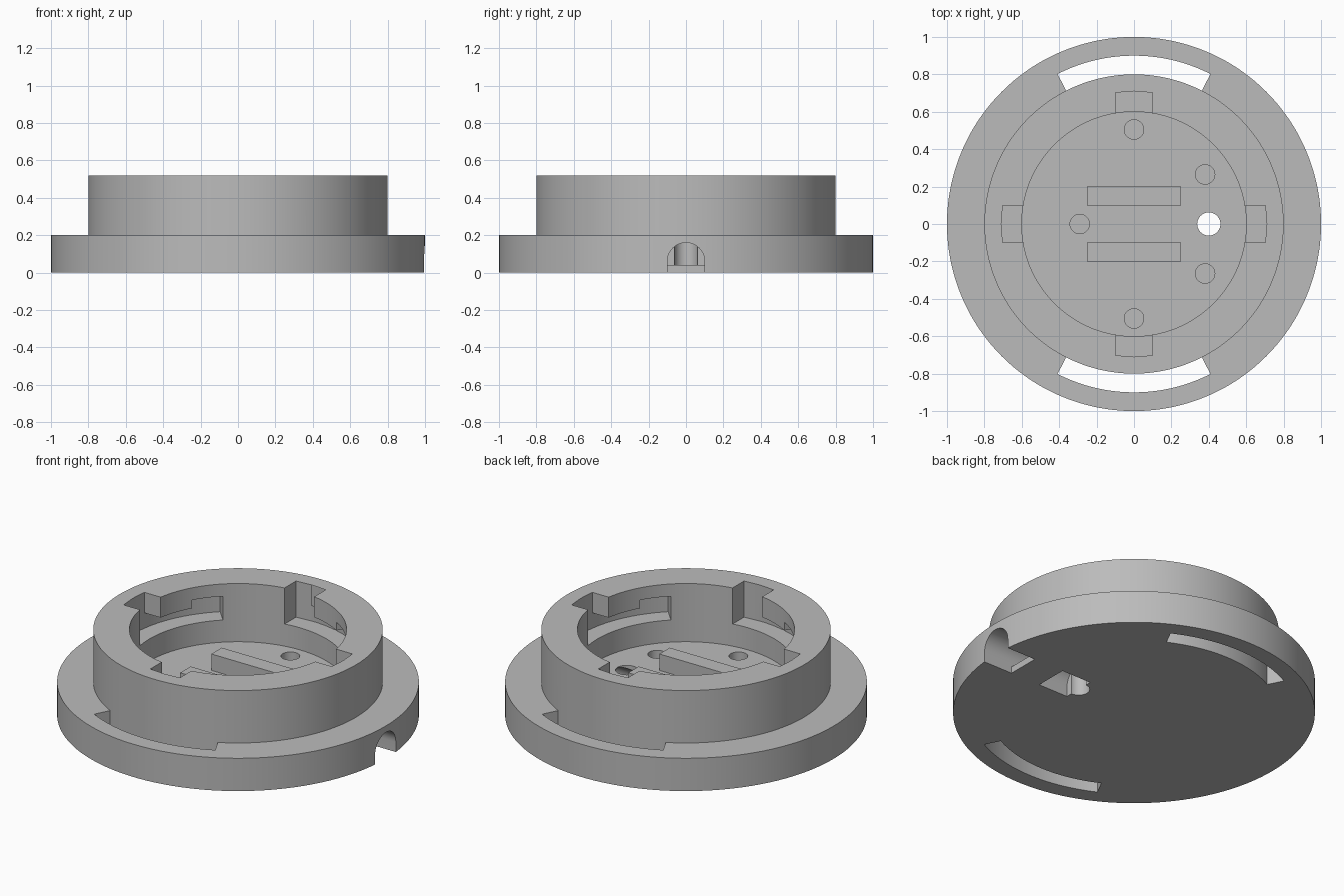
import bpy, bmesh
from math import sin, cos, radians, pi

cube = bpy.data.objects.get("Cube")
if cube:
    bpy.data.objects.remove(cube)

FLOOR, GROOVE, TOP = 0.165, 0.30, 0.52

grey = bpy.data.materials.new("plain grey")
grey.use_nodes = True
colour = (0.5, 0.5, 0.5, 1)
grey.diffuse_color = colour
grey.node_tree.nodes["Principled BSDF"].inputs["Base Color"].default_value = colour


def finish(name, bm):
    bmesh.ops.recalc_face_normals(bm, faces=bm.faces)
    mesh = bpy.data.meshes.new(name)
    bm.to_mesh(mesh)
    bm.free()
    mesh.materials.append(grey)
    obj = bpy.data.objects.new(name, mesh)
    bpy.context.collection.objects.link(obj)
    return obj


def prism(name, start, move):
    """Extrude a closed outline of 3D points along a vector."""
    bm = bmesh.new()
    face = bm.faces.new([bm.verts.new(p) for p in start])
    ext = bmesh.ops.extrude_face_region(bm, geom=[face])
    verts = [g for g in ext["geom"] if isinstance(g, bmesh.types.BMVert)]
    bmesh.ops.translate(bm, verts=verts, vec=move)
    return finish(name, bm)


def box(name, x0, x1, y0, y1, z0, z1):
    return prism(name, [(x0, y0, z0), (x1, y0, z0), (x1, y1, z0), (x0, y1, z0)],
                 (0, 0, z1 - z0))


def arc(r, a0, a1, z):
    n = max(1, round(abs(a1 - a0)))
    angles = [radians(a0 + (a1 - a0) * i / n) for i in range(n + 1)]
    return [(r * cos(a), r * sin(a), z) for a in angles]


def sector(name, r0, r1, a0, a1, z0, z1):
    return prism(name, arc(r1, a0, a1, z0) + arc(r0, a1, a0, z0), (0, 0, z1 - z0))


def cylinder(name, x, y, r, z0, z1):
    pts = [(x + r * cos(2 * pi * i / 40), y + r * sin(2 * pi * i / 40), z0)
           for i in range(40)]
    return prism(name, pts, (0, 0, z1 - z0))


def cut(target, cutter):
    mod = target.modifiers.new("cut", "BOOLEAN")
    mod.operation, mod.solver, mod.object = "DIFFERENCE", "EXACT", cutter
    bpy.ops.object.select_all(action="DESELECT")
    bpy.context.view_layer.objects.active = target
    target.select_set(True)
    bpy.ops.object.modifier_apply(modifier=mod.name)
    bpy.data.objects.remove(cutter)


# Flanged body with a raised collar, turned from one profile
profile = [(0, 0), (1, 0), (1, 0.2), (0.8, 0.2), (0.8, TOP), (0.6, TOP),
           (0.6, FLOOR), (0, FLOOR)]
bm = bmesh.new()
verts = [bm.verts.new((r, 0, z)) for r, z in profile]
edges = [bm.edges.new(pair) for pair in zip(verts, verts[1:])]
bmesh.ops.spin(bm, geom=verts + edges, cent=(0, 0, 0), axis=(0, 0, 1),
               angle=2 * pi, steps=360, use_merge=False)
bmesh.ops.remove_doubles(bm, verts=bm.verts, dist=1e-4)
bmesh.ops.dissolve_limit(bm, angle_limit=0.001, verts=bm.verts, edges=bm.edges)
body = finish("socket_body", bm)

# Curved through slots in the flange
for mid in (90, 270):
    cut(body, sector("slot_cutter", 0.8, 0.9, mid - 27, mid + 27, -0.1, 0.3))

# Four bayonet entries, each with a clockwise groove and a taller locking pocket
for mid in (0, 90, 180, 270):
    half = 0.1
    entry = prism("entry_cutter", [(0.5, -half, GROOVE), (0.702, -half, GROOVE),
                                   (0.71, 0, GROOVE), (0.702, half, GROOVE),
                                   (0.5, half, GROOVE)], (0, 0, 0.4))
    entry.rotation_euler.z = radians(mid)
    bpy.context.view_layer.update()
    cut(body, entry)
    cut(body, sector("groove_cutter", 0.55, 0.71, mid - 31, mid, GROOVE, 0.395))
    cut(body, sector("pocket_cutter", 0.55, 0.71, mid - 47, mid - 30, GROOVE, 0.445))

# Cable tunnel under the floor, open to the rim
arch = [(0.4, 0.1, -0.1)]
arch += [(0.4, 0.1 * cos(pi * i / 24), 0.06 + 0.1 * sin(pi * i / 24)) for i in range(25)]
arch += [(0.4, -0.1, -0.1)]
cut(body, prism("tunnel_cutter", arch, (0.7, 0, 0)))
cut(body, cylinder("cable_hole_cutter", 0.4, 0, 0.062, -0.1, 0.3))

# Blind holes in the cavity floor
for x, y in ((0, 0.505), (0, -0.505), (-0.29, 0), (0.38, 0.265), (0.38, -0.265)):
    cut(body, cylinder("blind_hole_cutter", x, y, 0.052, 0.05, 0.3))

bpy.ops.object.select_all(action="DESELECT")
body.select_set(True)
bpy.context.view_layer.objects.active = body
bpy.ops.object.shade_smooth_by_angle(angle=radians(25))

# Strap across the tunnel mouth and two raised bars on the floor
box("cable_strap", 0.6, 0.8, -0.1, 0.1, 0, 0.04)
for name, y in (("back_bar", 0.15), ("front_bar", -0.15)):
    box(name, -0.25, 0.25, y - 0.05, y + 0.05, FLOOR - 0.01, FLOOR + 0.1)
